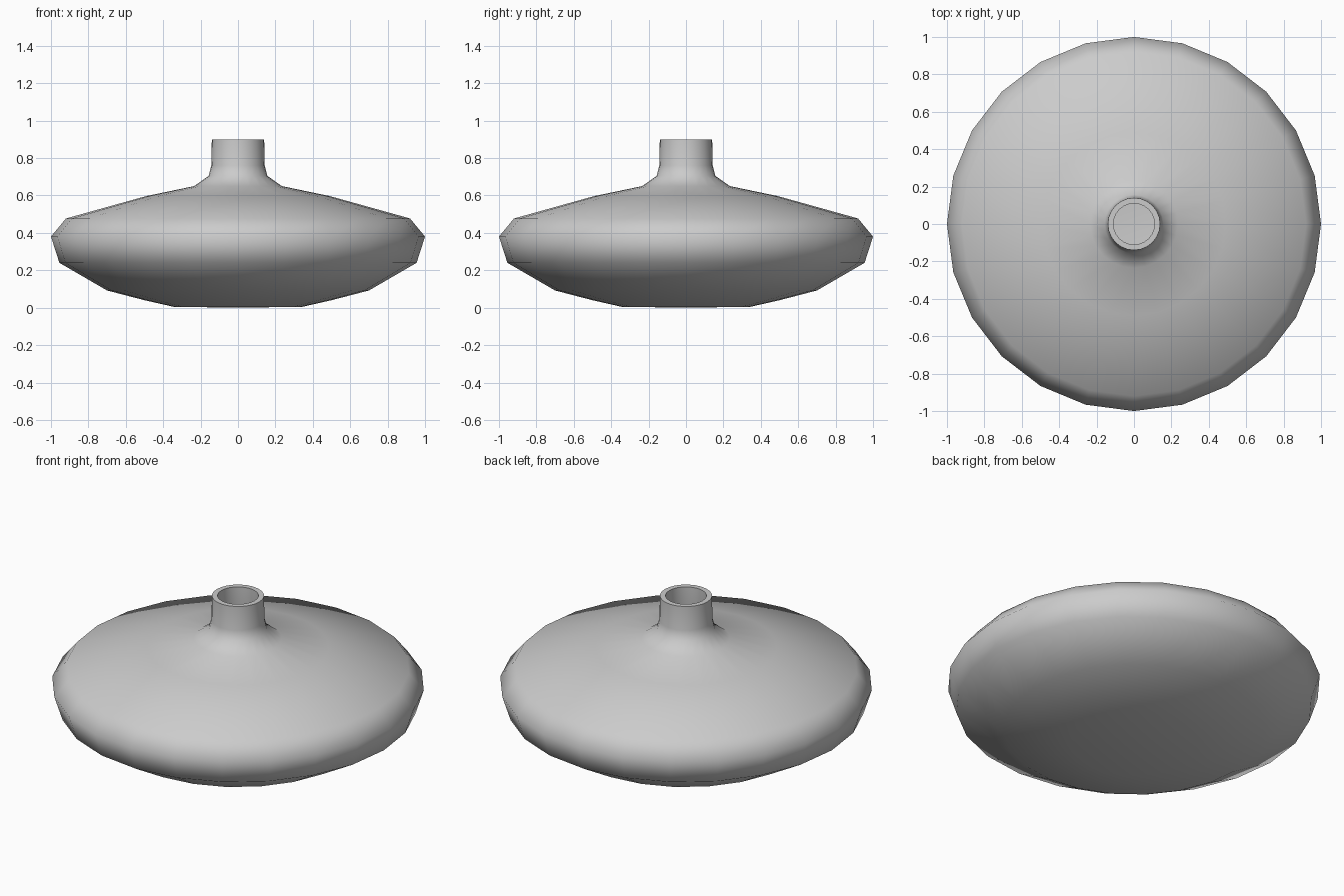
import bpy, bmesh, math

if "Cube" in bpy.data.objects:
    bpy.data.objects.remove(bpy.data.objects["Cube"])

SIDES = 24
# Outer wall from base to lip, then inner wall back down to the floor (radius, z)
outer = [(0.345, 0.005), (0.50, 0.04), (0.70, 0.092), (0.955, 0.24), (1.0, 0.38),
         (0.92, 0.477), (0.49, 0.597), (0.235, 0.65), (0.157, 0.705),
         (0.143, 0.76), (0.14, 0.90)]
inner = [(0.11, 0.90), (0.113, 0.76), (0.127, 0.69), (0.22, 0.622), (0.48, 0.567),
         (0.90, 0.45), (0.965, 0.375), (0.93, 0.26), (0.69, 0.122), (0.34, 0.035)]


def lathe(name, profile, base_z, floor_z):
    bm = bmesh.new()
    rings = []
    for r, z in profile:
        rings.append([bm.verts.new((r * math.cos(2 * math.pi * i / SIDES),
                                    r * math.sin(2 * math.pi * i / SIDES), z))
                      for i in range(SIDES)])
    for a, b in zip(rings, rings[1:]):
        for i in range(SIDES):
            j = (i + 1) % SIDES
            bm.faces.new((a[i], a[j], b[j], b[i]))
    # Closing fans for the base and the inner floor
    for ring, z in ((rings[0], base_z), (rings[-1], floor_z)):
        c = bm.verts.new((0, 0, z))
        for i in range(SIDES):
            bm.faces.new((ring[i], ring[(i + 1) % SIDES], c))
    bmesh.ops.recalc_face_normals(bm, faces=bm.faces[:])
    mesh = bpy.data.meshes.new(name)
    bm.to_mesh(mesh)
    bm.free()
    obj = bpy.data.objects.new(name, mesh)
    bpy.context.collection.objects.link(obj)
    return obj


# Squat hollow vase with a narrow neck
vase = lathe("vase", outer + inner, 0.0, 0.03)
bpy.context.view_layer.objects.active = vase
vase.select_set(True)
bpy.ops.object.shade_smooth_by_angle(angle=math.radians(70))
